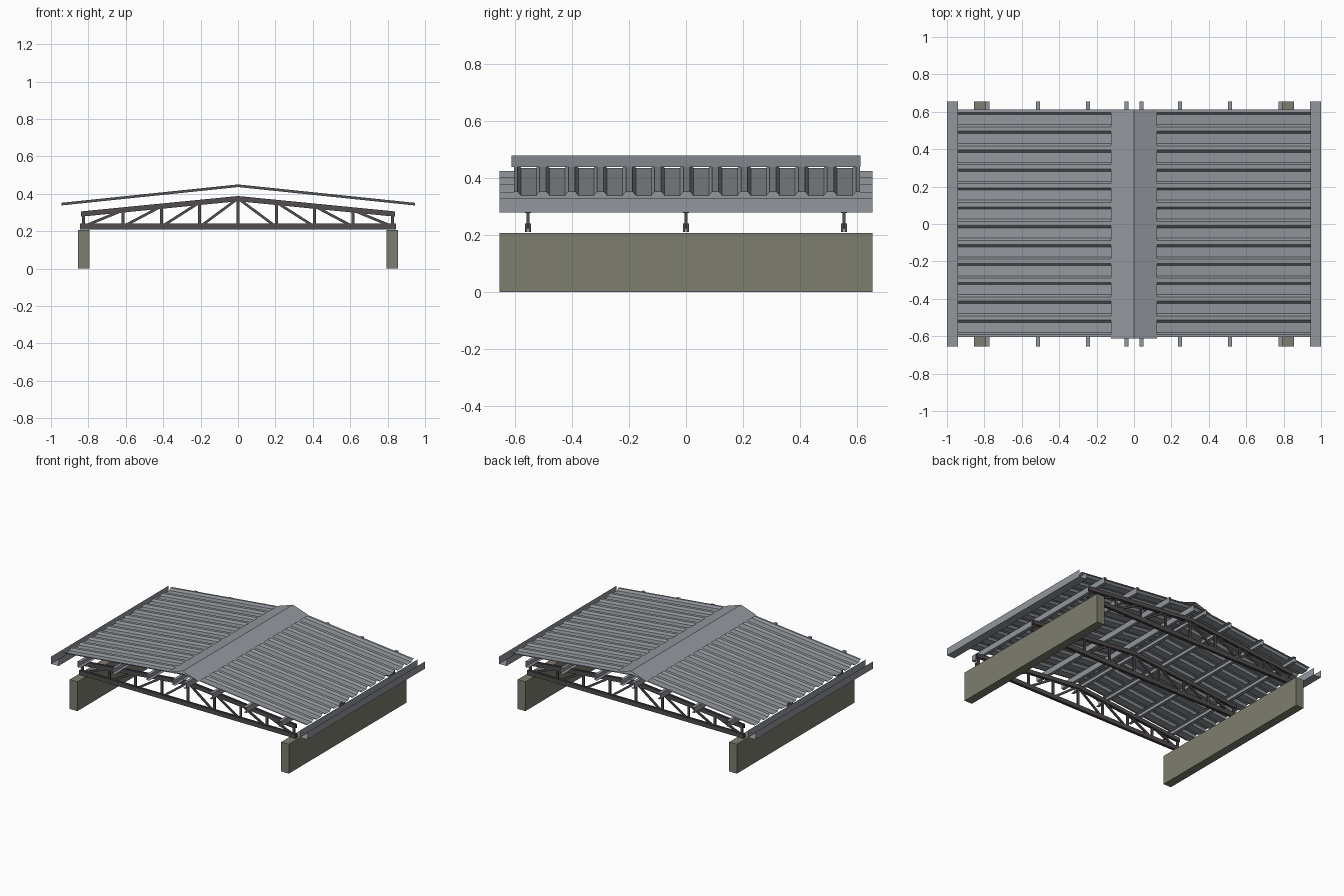
import bpy
from mathutils import Vector

if "Cube" in bpy.data.objects:
    bpy.data.objects.remove(bpy.data.objects["Cube"], do_unlink=True)


def material(name, rgb):
    m = bpy.data.materials.new(name)
    m.use_nodes = True
    m.diffuse_color = (*rgb, 1)
    m.node_tree.nodes["Principled BSDF"].inputs["Base Color"].default_value = (*rgb, 1)
    return m


SHEET = material("sheet metal grey", (0.29, 0.31, 0.335))
STEEL = material("dark truss steel", (0.085, 0.073, 0.078))
WALL = material("olive concrete", (0.205, 0.205, 0.162))


def mesh_object(name, verts, faces, mat):
    me = bpy.data.meshes.new(name)
    me.from_pydata(verts, [], faces)
    me.materials.append(mat)
    ob = bpy.data.objects.new(name, me)
    bpy.context.collection.objects.link(ob)
    return ob


def sheet(name, start, end, mat):
    """Folded sheet joining two matching rows of points."""
    n = len(start)
    faces = [(i, i + 1, n + i + 1, n + i) for i in range(n - 1)]
    return mesh_object(name, start + end, faces, mat)


def folded_along_y(name, section, half, mat):
    return sheet(name, [(x, -half, z) for x, z in section],
                 [(x, half, z) for x, z in section], mat)


def prism(name, outline, y, width, mat):
    """Solid with an (x, z) outline and a width along y."""
    n = len(outline)
    verts = [(x, y + s * width / 2, z) for s in (-1, 1) for x, z in outline]
    faces = [tuple(range(n)), tuple(reversed(range(n, 2 * n)))]
    faces += [(i, i + n, (i + 1) % n + n, (i + 1) % n) for i in range(n)]
    return mesh_object(name, verts, faces, mat)


def bar(name, a, b, y, width, mat, thick=0.016):
    a, b = Vector(a), Vector(b)
    d = (b - a).normalized() * thick / 2
    side = Vector((-d.y, d.x))
    return prism(name, [a - side, b - side, b + side, a + side], y, width, mat)


HALF = 0.655
ROOF_SLOPE = 0.104


def chord_top(x):
    return 0.388 - 0.098 * abs(x)


# Trusses: paired chords with single webs between
for y, place in ((-0.555, "front"), (0, "middle"), (0.555, "back")):
    for s in (-1, 1):
        yy = y + s * 0.0065
        prism(f"{place}_bottom_chord", [(-0.845, 0.21), (0.845, 0.21), (0.845, 0.24), (-0.845, 0.24)],
              yy, 0.008, STEEL)
        e, t = 0.84, 0.028
        prism(f"{place}_top_chord",
              [(-e, chord_top(e) - t), (0, chord_top(0) - t), (e, chord_top(e) - t),
               (e, chord_top(e)), (0, chord_top(0)), (-e, chord_top(e))], yy, 0.008, STEEL)
        nodes = [0, 0.205, 0.41, 0.615, 0.825]
        for i, x in enumerate(nodes):
            if x or s > 0:
                bar(f"{place}_post", (s * x, 0.225), (s * x, chord_top(x) - 0.015), y, 0.01, STEEL)
            if i:
                inner = nodes[i - 1]
                bar(f"{place}_diagonal", (s * (x - 0.01), 0.23),
                    (s * (inner + 0.01), chord_top(inner) - 0.02), y, 0.01, STEEL, 0.014)

# Corrugated section running along y: (y, height above the low flat)
PITCH, RIB = 0.101, 0.014
ribs = [(-0.605, RIB)]
for i in range(12):
    c = -0.553 + i * PITCH
    ribs += [(c - 0.039, RIB), (c - 0.027, 0), (c + 0.027, 0), (c + 0.039, RIB)]
ribs.append((0.612, RIB))

for s, side in ((-1, "right"), (1, "left")):
    # Supporting wall
    prism(f"{side}_wall", [(s * 0.855, 0), (s * 0.795, 0), (s * 0.795, 0.207), (s * 0.855, 0.207)],
          0, 2 * HALF, WALL)
    # Channel purlins
    for x in (0.041, 0.246, 0.513, 0.783):
        z = chord_top(x)
        a, b = s * (x - 0.011), s * (x + 0.011)
        folded_along_y(f"{side}_purlin", [(a, z + 0.04), (b, z + 0.04), (b, z), (a, z)], HALF, SHEET)
    # Roof panel
    low, eave = 0.436, 0.945
    sheet(f"{side}_roof_panel", [(0, y, low + h) for y, h in ribs],
          [(s * eave, y, low - ROOF_SLOPE * eave + h) for y, h in ribs], SHEET)
    # Gutter
    folded_along_y(f"{side}_gutter", [(s * 0.942, 0.328), (s * 0.942, 0.279), (s, 0.279), (s, 0.33)],
                   HALF, SHEET)

# Ridge cap
folded_along_y("ridge_cap", [(-0.122, 0.438), (0, 0.479), (0.122, 0.438)], 0.613, SHEET)
